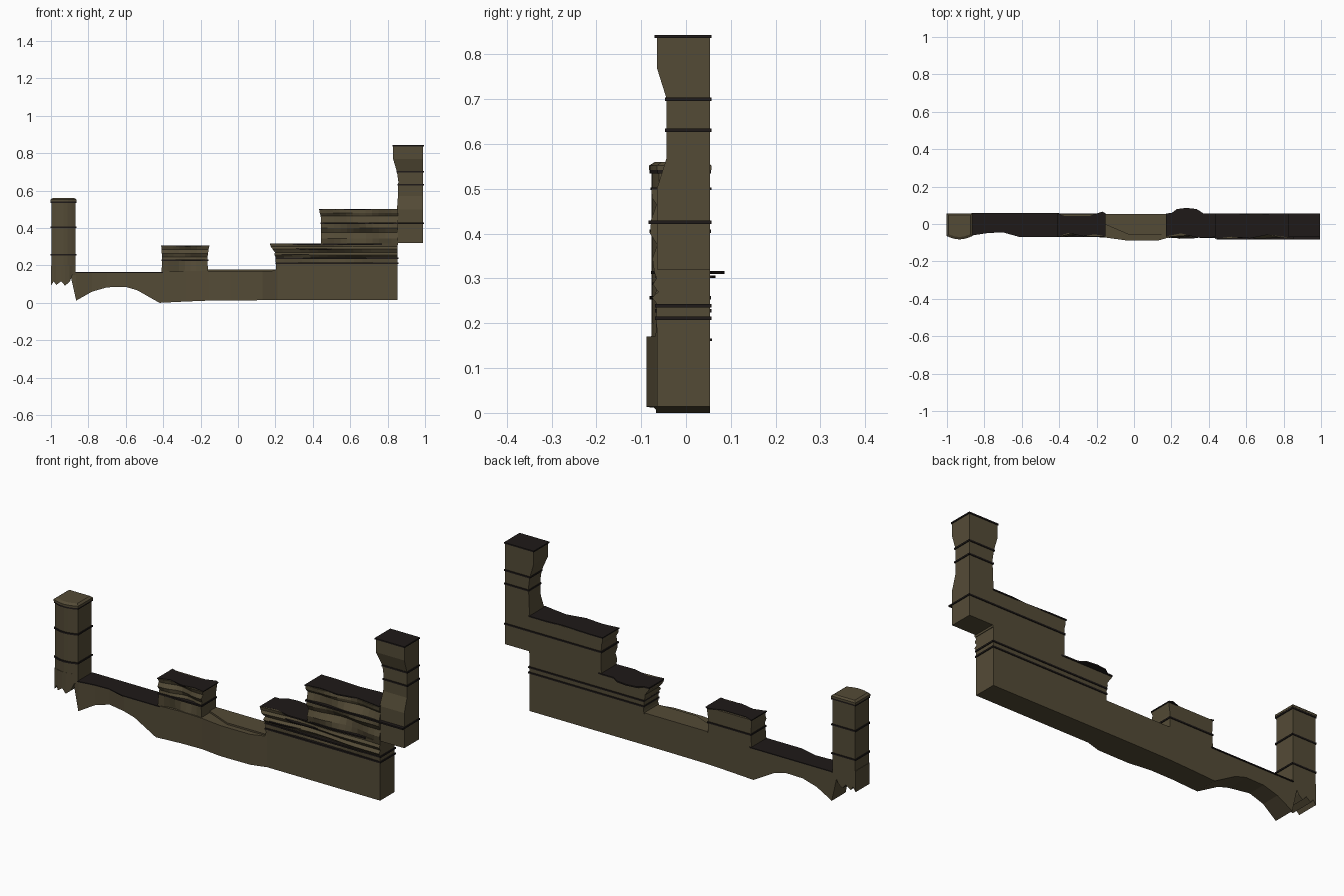
import bpy, math


def material(name, rgb):
    m = bpy.data.materials.new(name)
    m.diffuse_color = (*rgb, 1)
    return m


STONE = material("olive_stone", (0.088, 0.07, 0.037))
DARK = material("dark_trim", (0.013, 0.010, 0.009))
FRONT, BACK = -0.065, 0.053


def loft(name, rings, mat):
    """Skin equal-length point rings and close both ends."""
    n = len(rings[0])
    verts = [p for r in rings for p in r]
    faces = [list(range(n))[::-1], list(range(len(verts) - n, len(verts)))]
    for k in range(len(rings) - 1):
        for i in range(n):
            j = (i + 1) % n
            faces.append([k * n + i, k * n + j, k * n + n + j, k * n + n + i])
    me = bpy.data.meshes.new(name)
    me.from_pydata(verts, [], faces)
    me.materials.append(mat)
    ob = bpy.data.objects.new(name, me)
    bpy.context.collection.objects.link(ob)
    return ob


def wall(name, stations, mat=STONE):
    """Horizontal run: stations are (x, bottom z, top z, front y)."""
    return loft(name, [[(x, f, b), (x, BACK, b), (x, BACK, t), (x, f, t)]
                       for x, b, t, f in stations], mat)


def block(name, levels, wave=0.0, n=1, phase=0.0):
    """Vertical block: levels are (z, x0, x1, front y); front may be eroded."""
    rings = []
    for z, x0, x1, f in levels:
        ring = []
        for i in range(n + 1):
            u = i / n
            d = wave * math.sin(math.pi * u) * (1 + math.sin(7 * u + 40 * z + phase)) / 2
            ring.append((x0 + (x1 - x0) * u, f + d, z))
        rings.append(ring + [(x1, BACK, z), (x0, BACK, z)])
    return loft(name, rings, STONE)


def slab(name, outline, z, h=0.007, mat=DARK):
    return loft(name, [[(x, y, zz) for x, y in outline]
                       for zz in (z - h / 2, z + h / 2)], mat)


def band(name, x0, x1, z, f=FRONT, h=0.008):
    e = 0.004
    return slab(name, [(x0 - e, f - e), (x1 + e, f - e),
                       (x1 + e, BACK + e), (x0 - e, BACK + e)], z, h)


# Long base wall with a broken underside at the left end
wall("base_wall", [
    (-0.895, 0.145, 0.163, -0.055), (-0.865, 0.012, 0.163, -0.06),
    (-0.78, 0.06, 0.163, -0.045), (-0.70, 0.083, 0.163, -0.042),
    (-0.60, 0.085, 0.163, -0.067), (-0.54, 0.068, 0.163, -0.067),
    (-0.42, 0.0, 0.165, -0.067), (-0.28, 0.007, 0.17, -0.067),
    (-0.155, 0.012, 0.17, -0.072), (-0.04, 0.013, 0.17, -0.088),
    (0.13, 0.014, 0.17, -0.088), (0.20, 0.014, 0.172, -0.068),
    (0.21, 0.014, 0.21, FRONT), (0.853, 0.014, 0.21, FRONT)])
slab("base_wall_coping", [(-0.87, -0.062), (-0.78, -0.048), (-0.70, -0.045),
     (-0.61, -0.07), (-0.40, -0.07), (-0.40, 0.058), (-0.87, 0.058)], 0.163, 0.005)
slab("centre_ledge", [(-0.02, -0.06), (0.20, -0.06), (0.20, BACK), (-0.16, BACK),
     (-0.16, 0.0)], 0.174, 0.009, STONE)

# Left tower: ragged foot, bowed shaft, bevelled cap
wall("left_tower_foot", [
    (-1.0, 0.092, 0.2, -0.06), (-0.985, 0.115, 0.2, -0.066),
    (-0.972, 0.096, 0.2, -0.073), (-0.945, 0.115, 0.2, -0.077),
    (-0.925, 0.092, 0.2, -0.077), (-0.90, 0.112, 0.2, -0.073),
    (-0.885, 0.15, 0.2, -0.066), (-0.868, 0.15, 0.2, -0.06)])


def bowed(z, inset=0.0):
    pts = [(-0.998 + 0.13 * i / 6,
            -0.06 - 0.017 * math.sin(math.pi * i / 6)) for i in range(7)]
    pts += [(-0.868, BACK), (-0.998, BACK)]
    k = 1 - inset
    return [(-0.933 + (x + 0.933) * k, y * k, z) for x, y in pts]


loft("left_tower_shaft", [bowed(0.2), bowed(0.54)], STONE)
loft("left_tower_cap", [bowed(0.542, -0.07), bowed(0.552, -0.07), bowed(0.56, 0.1)], STONE)
for i, z in enumerate((0.257, 0.405, 0.538)):
    loft(f"left_tower_band_{i}", [bowed(z - 0.004, -0.06), bowed(z + 0.004, -0.06)], DARK)

# Small left merlon
block("left_merlon", [
    (0.16, -0.41, -0.16, -0.067), (0.225, -0.405, -0.163, -0.066),
    (0.245, -0.405, -0.163, -0.06), (0.265, -0.408, -0.16, -0.07),
    (0.285, -0.408, -0.157, -0.06), (0.304, -0.408, -0.155, -0.068)], 0.02, 8)
slab("left_merlon_top", [(-0.412, -0.068), (-0.35, -0.048), (-0.27, -0.066),
     (-0.21, -0.055), (-0.152, -0.066), (-0.152, 0.058), (-0.17, 0.066), (-0.24, 0.042),
     (-0.37, 0.042), (-0.412, 0.058)], 0.304, 0.005)
band("left_merlon_band", -0.405, -0.163, 0.228)

# Lower right step with layered rock face
block("lower_step", [
    (0.17, 0.205, 0.853, FRONT), (0.245, 0.2, 0.853, -0.066),
    (0.257, 0.195, 0.853, -0.076), (0.27, 0.197, 0.853, -0.062),
    (0.287, 0.185, 0.853, -0.074), (0.30, 0.175, 0.853, -0.066),
    (0.316, 0.172, 0.853, -0.07)], 0.018, 14, 1.0)
slab("lower_step_top", [(0.17, -0.066), (0.25, -0.05), (0.34, -0.073), (0.45, -0.07),
     (0.60, -0.078), (0.77, -0.068), (0.77, 0.0), (0.44, 0.057), (0.37, 0.057),
     (0.335, 0.08), (0.28, 0.086), (0.23, 0.08), (0.20, 0.058), (0.17, 0.057)], 0.313)
slab("lower_step_ledge", [(0.197, -0.06), (0.24, -0.079), (0.33, -0.076), (0.40, -0.06)],
     0.257, 0.005)
slab("rock_seam", [(0.28, -0.055), (0.36, -0.076), (0.46, -0.074), (0.55, -0.055)],
     0.288, 0.005)
for i, z in enumerate((0.211, 0.239)):
    band(f"lower_step_band_{i}", 0.204, 0.853, z)

# Upper right step
block("upper_step", [
    (0.31, 0.443, 0.856, -0.070), (0.345, 0.445, 0.856, -0.075),
    (0.375, 0.445, 0.856, -0.064), (0.40, 0.445, 0.856, -0.08),
    (0.43, 0.445, 0.856, -0.078), (0.465, 0.442, 0.856, -0.066),
    (0.48, 0.437, 0.856, -0.076), (0.499, 0.437, 0.856, -0.077)], 0.022, 12, 2.5)
slab("upper_step_top", [(0.434, -0.079), (0.52, -0.068), (0.62, -0.077), (0.72, -0.057),
     (0.80, -0.068), (0.856, -0.077), (0.856, 0.057), (0.75, 0.057), (0.66, 0.05),
     (0.52, 0.057), (0.434, 0.057)], 0.5, 0.006)
band("upper_step_band", 0.444, 0.99, 0.425, -0.08)

# Right tower with a pinched neck and overhanging head
block("right_tower", [
    (0.32, 0.85, 0.99, FRONT), (0.50, 0.85, 0.99, FRONT),
    (0.57, 0.855, 0.99, -0.043), (0.65, 0.857, 0.99, -0.043),
    (0.70, 0.85, 0.99, -0.043), (0.77, 0.829, 0.99, FRONT),
    (0.838, 0.829, 0.99, FRONT)])
band("right_tower_band_low", 0.857, 0.99, 0.631, -0.043)
band("right_tower_band_high", 0.851, 0.99, 0.70, -0.043)
band("right_tower_top", 0.829, 0.99, 0.84, -0.066, 0.007)
